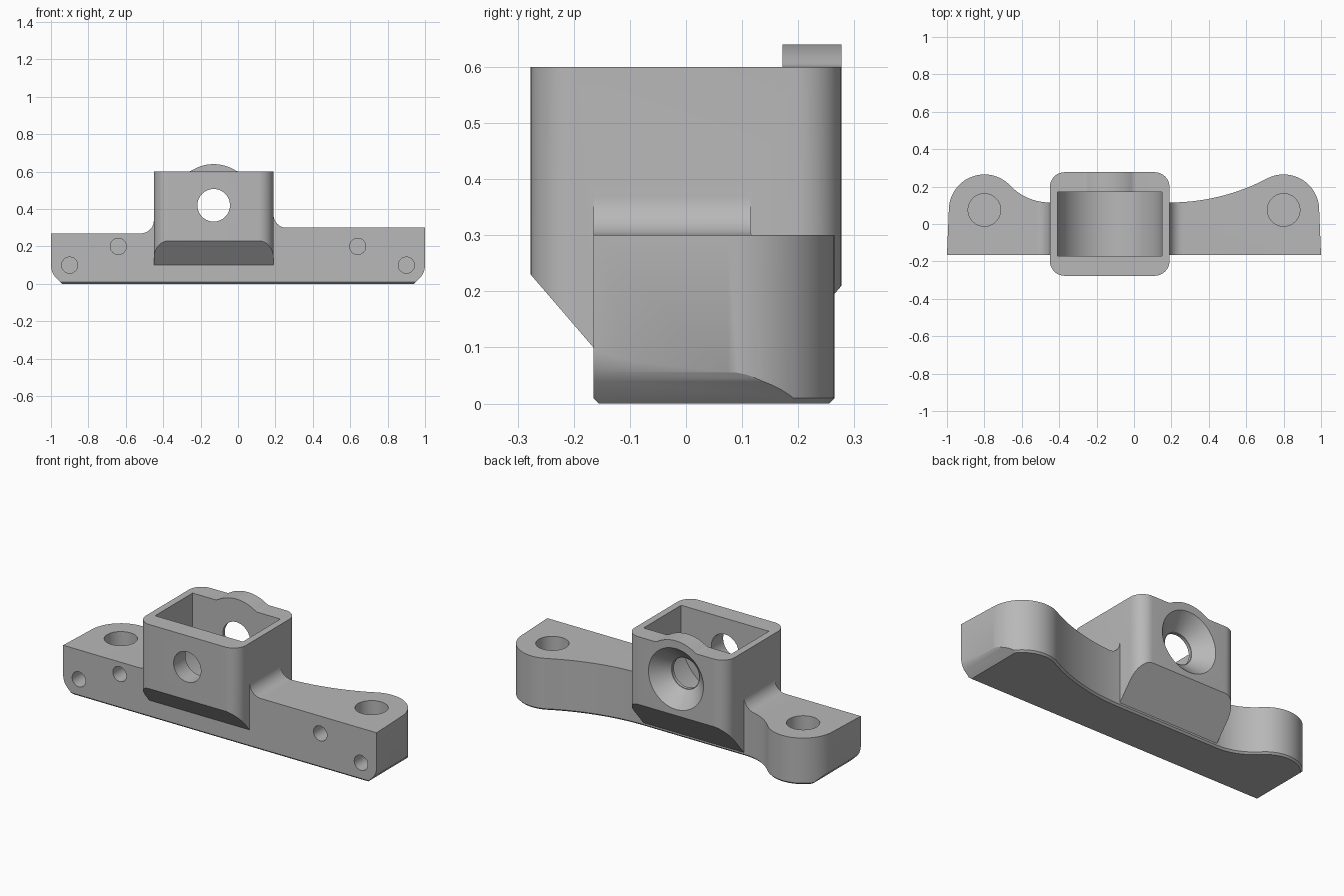
import bpy
import bmesh
from math import sin, cos, radians, pi, atan2, degrees
from mathutils import Matrix, Vector

cube = bpy.data.objects.get("Cube")
if cube:
    bpy.data.objects.remove(cube, do_unlink=True)

grey = bpy.data.materials.new("matte grey")
grey.use_nodes = True
COLOUR = (0.48, 0.48, 0.48, 1)
grey.diffuse_color = COLOUR
grey.node_tree.nodes["Principled BSDF"].inputs["Base Color"].default_value = COLOUR


def arc(cx, cy, r, start, end, n=24):
    angles = [radians(start + (end - start) * i / n) for i in range(n + 1)]
    return [(cx + r * cos(a), cy + r * sin(a)) for a in angles]


def finish(bm, name):
    bmesh.ops.recalc_face_normals(bm, faces=bm.faces)
    mesh = bpy.data.meshes.new(name)
    bm.to_mesh(mesh)
    bm.free()
    mesh.materials.append(grey)
    obj = bpy.data.objects.new(name, mesh)
    bpy.context.collection.objects.link(obj)
    return obj


def prism(name, points, axis, low, high, bottom_bevel=0):
    """Extrude a 2D outline along x, y or z."""
    place = {"x": lambda a, b, d: (d, a, b),
             "y": lambda a, b, d: (a, d, b),
             "z": lambda a, b, d: (a, b, d)}[axis]
    bm = bmesh.new()
    base = bm.faces.new([bm.verts.new(place(a, b, low)) for a, b in points])
    edges = list(base.edges)
    result = bmesh.ops.extrude_face_region(bm, geom=[base], use_keep_orig=True)
    moved = [g for g in result["geom"] if isinstance(g, bmesh.types.BMVert)]
    bmesh.ops.translate(bm, verts=moved, vec=Vector(place(0, 0, high - low)))
    bmesh.ops.recalc_face_normals(bm, faces=bm.faces)
    if bottom_bevel:
        bmesh.ops.bevel(bm, geom=edges, offset=bottom_bevel, segments=1, affect="EDGES")
    return finish(bm, name)


def drill(name, start, end, r1, r2=None):
    """Round cutter between two points, optionally tapered."""
    start, end = Vector(start), Vector(end)
    run = end - start
    turn = Vector((0, 0, 1)).rotation_difference(run).to_matrix().to_4x4()
    bm = bmesh.new()
    bmesh.ops.create_cone(bm, cap_ends=True, segments=64, radius1=r1,
                          radius2=r1 if r2 is None else r2, depth=run.length,
                          matrix=Matrix.Translation((start + end) / 2) @ turn)
    return finish(bm, name)


def combine(target, other, operation):
    other.hide_render = True
    mod = target.modifiers.new(operation.lower(), "BOOLEAN")
    mod.operation, mod.solver, mod.object = operation, "EXACT", other
    bpy.context.view_layer.objects.active = target
    bpy.ops.object.modifier_apply(modifier=mod.name)
    bpy.data.objects.remove(other, do_unlink=True)


# Base plate: plan outline with round lobes and tangent concave sweeps
LOBE_X, LOBE_Y, LOBE_R = 0.8, 0.075, 0.19
FRONT, WAIST = -0.165, 0.115
LEFT, RIGHT, MID = -0.45, 0.19, -0.13


def sweep(waist_x, lobe_x):
    """Centre, radius and lobe angle of the arc joining waist and lobe."""
    dx, dy = waist_x - lobe_x, WAIST - LOBE_Y
    r = (dx * dx + dy * dy - LOBE_R ** 2) / (2 * (LOBE_R - dy))
    return WAIST + r, r, degrees(atan2(dy + r, dx))


cy_r, r_r, ang_r = sweep(RIGHT, LOBE_X)
cy_l, r_l, ang_l = sweep(LEFT, -LOBE_X)
outline = [(-1, FRONT), (1, FRONT)]
outline += arc(LOBE_X, LOBE_Y, LOBE_R, 0, ang_r)
outline += arc(RIGHT, cy_r, r_r, ang_r - 180, -90)[1:]
outline += arc(LEFT, cy_l, r_l, -90, ang_l - 180)
outline += arc(-LOBE_X, LOBE_Y, LOBE_R, ang_l, 180)[1:]
body = prism("bracket_body", outline, "z", 0, 0.5, bottom_bevel=0.01)

# Front silhouette: clipped lower ends, wing heights, fillets to the box
corner = [(0.84, -0.1), (0.98, 0.04), (0.99, 0.056), (0.997, 0.075), (1.0, 0.095), (1.1, 0.2)]
side = corner + [(1.1, 0.3)] + arc(RIGHT + 0.07, 0.37, 0.07, -90, -180, 12)
side += [(RIGHT - 0.02, 0.37), (LEFT + 0.02, 0.34)]
side += arc(LEFT - 0.07, 0.34, 0.07, 0, -90, 12) + [(-1.1, 0.27)]
side += [(-x, z) for x, z in reversed(corner)]
combine(body, prism("silhouette", side, "y", -1, 1), "INTERSECT")

# Socket box: rounded plan, sloped underside front and back
HALF, R, TOP = 0.277, 0.08, 0.6
plan = []
for x, y, a in ((RIGHT - R, HALF - R, 0), (LEFT + R, HALF - R, 90),
                (LEFT + R, R - HALF, 180), (RIGHT - R, R - HALF, 270)):
    plan += arc(x, y, R, a, a + 90, 12)
box = prism("socket_box", plan, "z", 0, TOP)
slope = [(-0.4, 0.7), (-0.4, 0.373), (FRONT, 0.1), (-0.1, 0.05), (WAIST, 0.02),
         (0.4, 0.354), (0.4, 0.7)]
combine(box, prism("underside", slope, "x", -1, 1), "INTERSECT")
combine(body, box, "UNION")

# Hump over the rear bore, blended into the rim
BORE_Z = 0.42
blend = degrees(atan2(0.225, 0.14))
hump = [(MID + 0.14, 0.55)] + arc(MID + 0.14, 0.645, 0.045, -90, blend - 180, 6)
hump += arc(MID, BORE_Z, 0.22, blend, 180 - blend)[1:]
hump += arc(MID - 0.14, 0.645, 0.045, -blend, -90, 6)[1:] + [(MID - 0.14, 0.55)]
combine(body, prism("rear_hump", hump, "y", 0.16, HALF), "UNION")

# Pocket with a half-round floor
pocket = [(MID - 0.28, 0.8)] + arc(MID, BORE_Z, 0.28, 180, 360, 40) + [(MID + 0.28, 0.8)]
combine(body, prism("pocket", pocket, "y", -0.17, 0.172), "DIFFERENCE")

# Cross bore and conical rear countersink
combine(body, drill("bore", (MID, -0.5, BORE_Z), (MID, 0.5, BORE_Z), 0.087), "DIFFERENCE")
combine(body, drill("countersink", (MID, 0.19, BORE_Z), (MID, 0.297, BORE_Z),
                    0.09, 0.195), "DIFFERENCE")

# Blind holes in the wings and front face
for s in (-1, 1):
    combine(body, drill("wing_hole", (s * LOBE_X, LOBE_Y, 0.1),
                        (s * LOBE_X, LOBE_Y, 0.5), 0.087), "DIFFERENCE")
    for x, z in ((0.9, 0.1), (0.64, 0.2)):
        combine(body, drill("front_hole", (s * x, -0.3, z), (s * x, -0.03, z), 0.043),
                "DIFFERENCE")

bpy.ops.object.select_all(action="DESELECT")
body.select_set(True)
bpy.context.view_layer.objects.active = body
bpy.ops.object.shade_smooth_by_angle(angle=radians(25))
